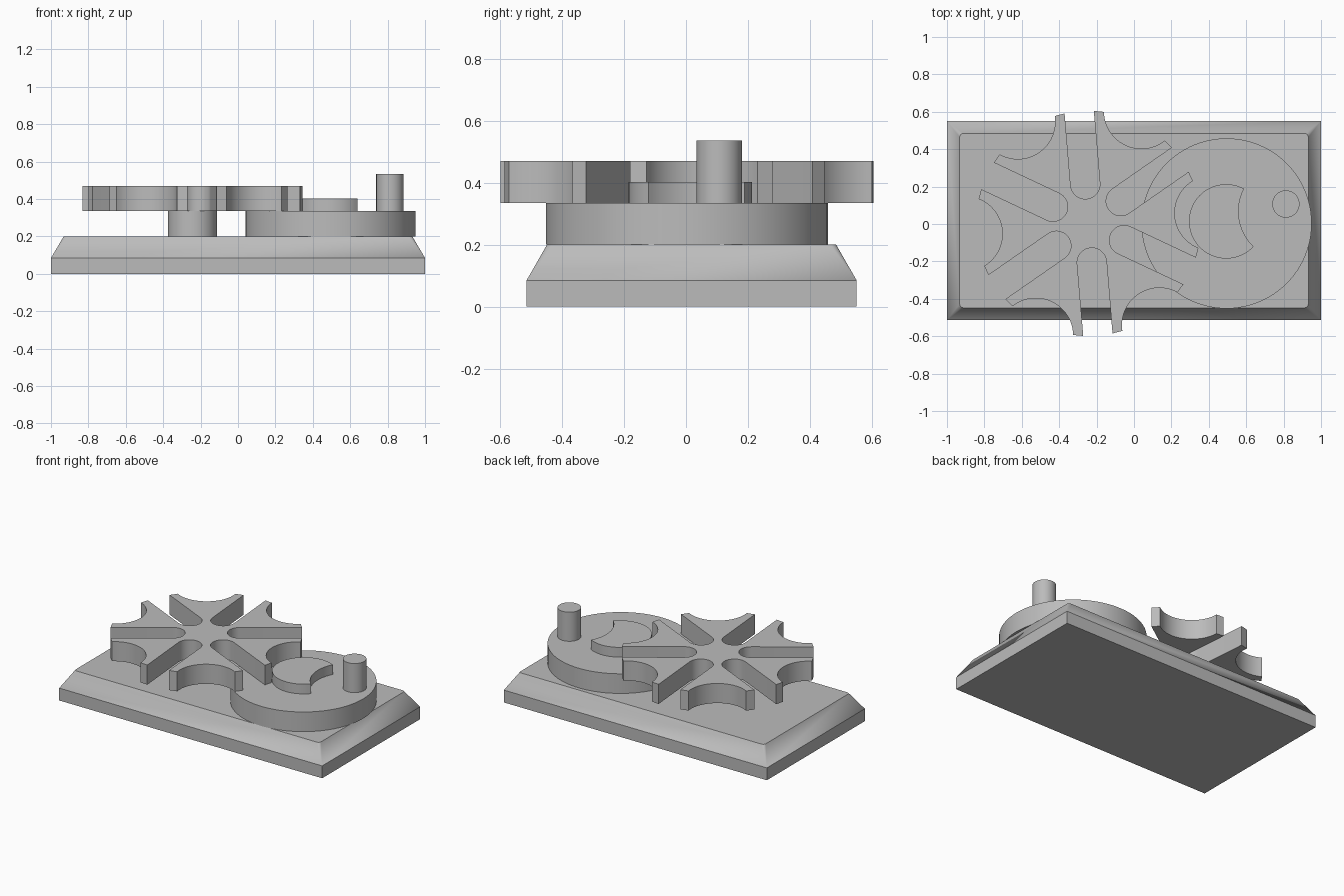
import bpy
import bmesh
from math import sin, cos, pi, radians, acos, atan2, sqrt

if "Cube" in bpy.data.objects:
    bpy.data.objects.remove(bpy.data.objects["Cube"], do_unlink=True)

GREY = (0.5, 0.5, 0.5, 1)
grey = bpy.data.materials.new("plain grey")
grey.use_nodes = True
grey.diffuse_color = GREY
grey.node_tree.nodes["Principled BSDF"].inputs["Base Color"].default_value = GREY

WHEEL = (-0.243, 0.003)
CRANK = (0.495, 0.003)
BASE_TOP, DISC_TOP = 0.2, 0.335


def loft(name, rings):
    """Join rings of equal point count, given as (outline, height), and cap the ends."""
    bm = bmesh.new()
    loops = [[bm.verts.new((x, y, z)) for x, y in pts] for pts, z in rings]
    n = len(loops[0])
    for low, high in zip(loops, loops[1:]):
        for i in range(n):
            j = (i + 1) % n
            bm.faces.new((low[i], low[j], high[j], high[i]))
    bm.faces.new(loops[0][::-1])
    bm.faces.new(loops[-1])
    bmesh.ops.remove_doubles(bm, verts=bm.verts, dist=0.0001)
    bmesh.ops.recalc_face_normals(bm, faces=bm.faces)
    mesh = bpy.data.meshes.new(name)
    bm.to_mesh(mesh)
    bm.free()
    mesh.materials.append(grey)
    obj = bpy.data.objects.new(name, mesh)
    bpy.context.collection.objects.link(obj)
    bpy.ops.object.select_all(action='DESELECT')
    obj.select_set(True)
    bpy.context.view_layer.objects.active = obj
    bpy.ops.object.shade_smooth_by_angle(angle=radians(25))
    return obj


def extrude(name, pts, z0, z1):
    return loft(name, [(pts, z0), (pts, z1)])


def arc(cx, cy, r, a0, a1, n):
    return [(cx + r * cos(a0 + (a1 - a0) * i / n),
             cy + r * sin(a0 + (a1 - a0) * i / n)) for i in range(n + 1)]


def cylinder(name, centre, r, z0, z1, n=64):
    extrude(name, arc(*centre, r, 0, 2 * pi, n)[:-1], z0, z1)


def rectangle(half_x, half_y, r):
    """Rectangle outline with rounded corners."""
    pts = []
    for k, (sx, sy) in enumerate([(1, 1), (-1, 1), (-1, -1), (1, -1)]):
        pts += arc(sx * (half_x - r), 0.018 + sy * (half_y - r), r,
                   k * pi / 2, (k + 1) * pi / 2, 6)
    return pts


def turn(pts, angle, centre=(0, 0)):
    c, s = cos(angle), sin(angle)
    return [(centre[0] + x * c - y * s, centre[1] + x * s + y * c) for x, y in pts]


def slotted_wheel(radius=0.602, slot_half=0.0785, slot_in=0.21,
                  cut_r=0.2, cut_d=0.663):
    """Six radial slots alternating with six concave rim cuts."""
    mouth = sqrt(radius ** 2 - slot_half ** 2)
    phi = acos((radius ** 2 + cut_d ** 2 - cut_r ** 2) / (2 * radius * cut_d))
    sweep = atan2(radius * sin(phi), cut_d - radius * cos(phi))
    slot = [(mouth, -slot_half)]
    slot += arc(slot_in, 0, slot_half, -pi / 2, -3 * pi / 2, 20)
    slot += [(mouth, slot_half)]
    cut = turn(arc(cut_d, 0, cut_r, pi + sweep, pi - sweep, 24), pi / 6)
    pts = []
    for k in range(6):
        pts += turn(slot + cut, radians(34.8 + 60 * k), WHEEL)
    return pts


def crescent(centre=(0.493, 0.014), r=0.199, bite=(0.821, 0.068), bite_r=0.262):
    """Locking disc with a circular bite facing the pin."""
    dx, dy = bite[0] - centre[0], bite[1] - centre[1]
    d, facing = sqrt(dx * dx + dy * dy), atan2(dy, dx)
    a = acos((d * d + r * r - bite_r ** 2) / (2 * d * r))
    b = acos((d * d + bite_r ** 2 - r * r) / (2 * d * bite_r))
    pts = arc(0, 0, r, a, 2 * pi - a, 48)
    pts += arc(d, 0, bite_r, pi + b, pi - b, 20)[1:-1]
    return turn(pts, facing, centre)


# Plinth with sloping sides
foot = rectangle(1, 0.532, 0)
loft("base", [(foot, 0), (foot, 0.085), (rectangle(0.932, 0.466, 0.02), BASE_TOP)])

# Driven wheel on its hub
cylinder("wheel_hub", WHEEL, 0.131, BASE_TOP, DISC_TOP)
extrude("slotted_wheel", slotted_wheel(), DISC_TOP, 0.47)

# Crank disc with locking crescent and drive pin
cylinder("crank_disc", CRANK, 0.455, BASE_TOP, DISC_TOP, 96)
extrude("locking_crescent", crescent(), DISC_TOP, 0.402)
cylinder("drive_pin", (0.812, 0.107), 0.073, DISC_TOP, 0.535, 48)
